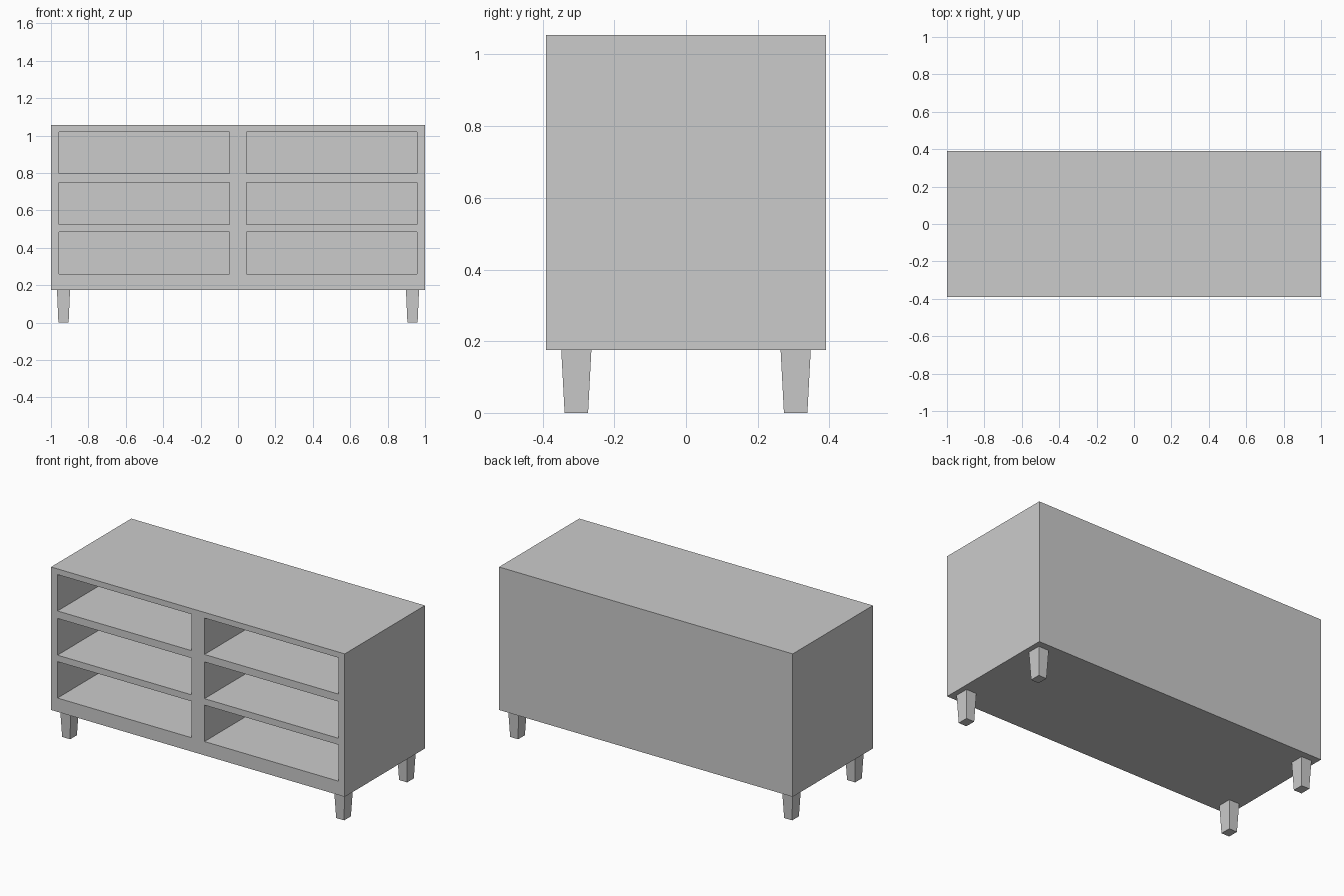
import bpy, bmesh
from mathutils import Matrix, Vector

if "Cube" in bpy.data.objects:
    bpy.data.objects.remove(bpy.data.objects["Cube"])


def new_object(name, bm):
    bmesh.ops.recalc_face_normals(bm, faces=bm.faces[:])
    mesh = bpy.data.meshes.new(name)
    bm.to_mesh(mesh)
    bm.free()
    obj = bpy.data.objects.new(name, mesh)
    bpy.context.collection.objects.link(obj)
    return obj


def add_box(bm, lo, hi):
    lo, hi = Vector(lo), Vector(hi)
    mat = Matrix.Translation((lo + hi) / 2) @ Matrix.Diagonal((*(hi - lo), 1))
    return bmesh.ops.create_cube(bm, size=1, matrix=mat)["verts"]


# Cabinet body
bm = bmesh.new()
add_box(bm, (-1, -0.39, 0.175), (1, 0.39, 1.055))
cabinet = new_object("cabinet_body", bm)

# Six open compartments, cut from the front in two columns of three
bm = bmesh.new()
for x0, x1 in ((-0.956, -0.045), (0.045, 0.956)):
    for z0, z1 in ((0.26, 0.484), (0.524, 0.75), (0.796, 1.02)):
        add_box(bm, (x0, -0.5, z0), (x1, 0.345, z1))
cutter = new_object("compartment_cutter", bm)
cutter.hide_render = True
cutter.hide_set(True)

cut = cabinet.modifiers.new("compartments", 'BOOLEAN')
cut.operation = 'DIFFERENCE'
cut.solver = 'EXACT'
cut.object = cutter

# Tapered square legs
for side, sx in (("left", -1), ("right", 1)):
    for end, sy in (("front", -1), ("back", 1)):
        bm = bmesh.new()
        cx, cy = sx * 0.933, sy * 0.306
        for v in add_box(bm, (cx - 0.035, cy - 0.042, 0), (cx + 0.035, cy + 0.042, 0.175)):
            if v.co.z < 0.05:
                v.co.x = cx + (v.co.x - cx) * 0.78
                v.co.y = cy + (v.co.y - cy) * 0.78
        new_object(f"{end}_{side}_leg", bm)
